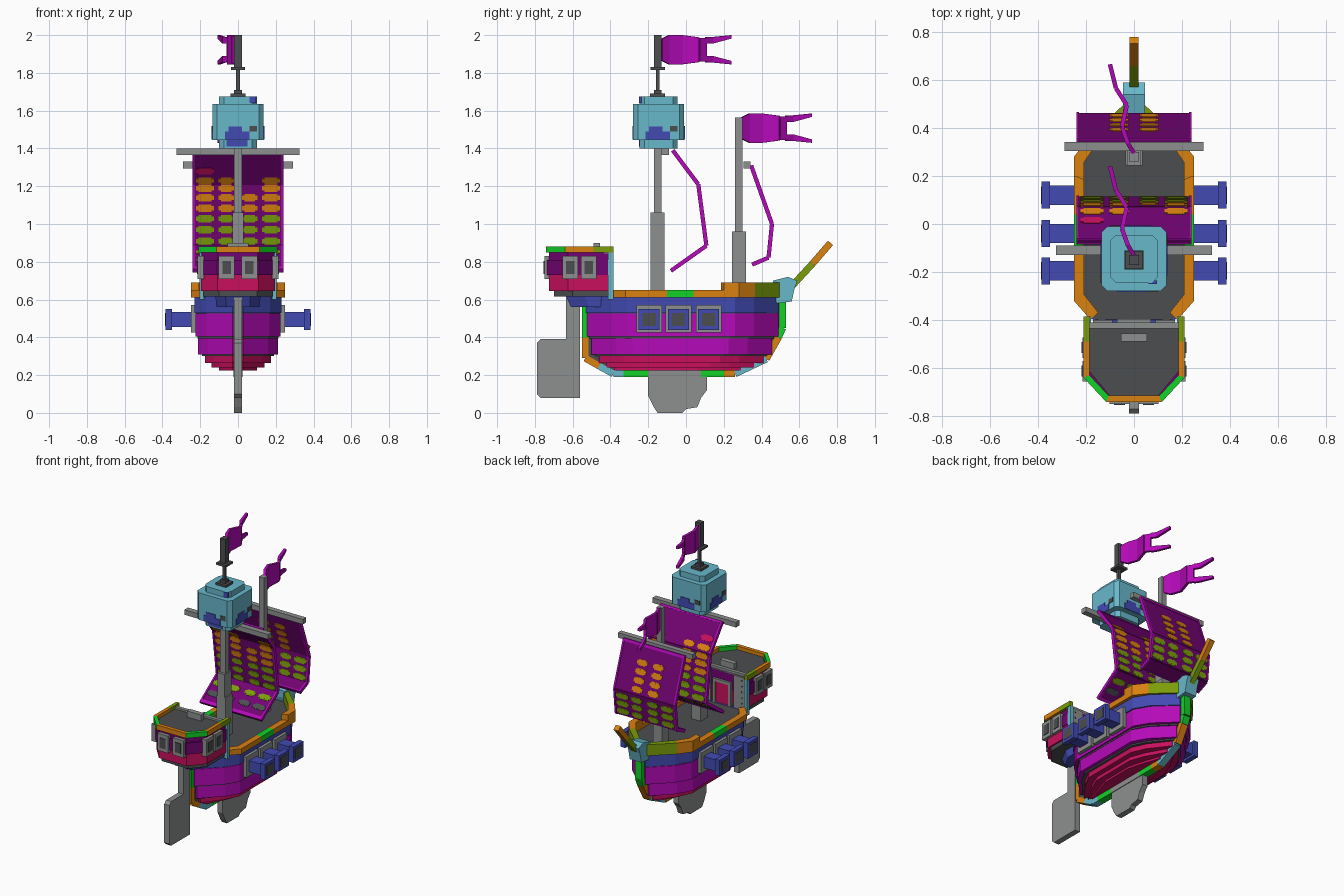
import bpy, bmesh, math
from mathutils import Vector

COLOURS = {
    "purple": (0.46, 0.003, 0.48), "dark_purple": (0.17, 0.001, 0.17), "crimson": (0.58, 0.005, 0.11),
    "blue": (0.055, 0.07, 0.45), "cyan": (0.14, 0.48, 0.60), "green": (0.006, 0.64, 0.02),
    "orange": (0.70, 0.22, 0.005), "olive": (0.20, 0.34, 0.003), "grey": (0.27, 0.28, 0.28),
    "dark_grey": (0.07, 0.075, 0.08)}
MATS = {}
for key, rgb in COLOURS.items():
    MATS[key] = bpy.data.materials.new(key)
    MATS[key].diffuse_color = (*rgb, 1)


def solid(name, loop_a, loop_b, col):
    """Closed solid lofted between two loops of equal length."""
    bm = bmesh.new()
    a = [bm.verts.new(p) for p in loop_a]
    b = [bm.verts.new(p) for p in loop_b]
    n = len(a)
    bm.faces.new(a)
    bm.faces.new(b)
    for i in range(n):
        bm.faces.new((a[i], a[(i + 1) % n], b[(i + 1) % n], b[i]))
    bmesh.ops.recalc_face_normals(bm, faces=bm.faces)
    me = bpy.data.meshes.new(name)
    bm.to_mesh(me)
    bm.free()
    me.materials.append(MATS[col])
    ob = bpy.data.objects.new(name, me)
    bpy.context.collection.objects.link(ob)
    return ob


def prism_z(name, pts, z0, z1, col, k=1.0):
    return solid(name, [(x * k, y * k, z0) for x, y in pts], [(x, y, z1) for x, y in pts], col)


def prism_x(name, pts, x0, x1, col):
    return solid(name, [(x0, y, z) for y, z in pts], [(x1, y, z) for y, z in pts], col)


def box(name, x0, x1, y0, y1, z0, z1, col):
    return prism_z(name, [(x0, y0), (x1, y0), (x1, y1), (x0, y1)], z0, z1, col)


def mirrored(pts):
    return pts + [(-x, y) for x, y in reversed(pts)]


def bar(name, p, q, thick, x0, x1, col):
    """Beam in the yz plane from p to q."""
    p, q = Vector(p), Vector(q)
    d = (q - p).normalized()
    n = Vector((-d.y, d.x)) * thick / 2
    return prism_x(name, [p + n, q + n, q - n, p - n], x0, x1, col)


# Hull: stacked tapering layers
def hull_plan(w, yb, yf):
    return mirrored([(0.03, yb), (w * 0.74, yb + 0.13), (w, yb + 0.22),
                     (w, yf - 0.23), (w * 0.74, yf - 0.13), (0.03, yf)])


for w, yb, yf, z0, z1, col in [
        (0.10, -0.38, 0.29, 0.225, 0.25, "crimson"), (0.14, -0.42, 0.36, 0.24, 0.27, "crimson"),
        (0.175, -0.46, 0.41, 0.265, 0.305, "crimson"), (0.19, -0.48, 0.43, 0.30, 0.315, "dark_grey"),
        (0.213, -0.50, 0.455, 0.31, 0.40, "purple"), (0.215, -0.51, 0.465, 0.395, 0.41, "dark_grey"),
        (0.225, -0.525, 0.49, 0.405, 0.525, "purple"), (0.222, -0.52, 0.485, 0.52, 0.535, "dark_grey"),
        (0.23, -0.53, 0.49, 0.53, 0.615, "blue"), (0.225, -0.52, 0.48, 0.61, 0.62, "dark_grey")]:
    prism_z("hull_layer", hull_plan(w, yb, yf), z0, z1, col)

# Deck rail in coloured lengths, raised toward the bow
rail = [(0.18, -0.4), (0.25, -0.32), (0.25, -0.1), (0.25, 0.04), (0.25, 0.2), (0.25, 0.28),
        (0.185, 0.365), (0.04, 0.5)]
rail_cols = ["orange", "orange", "green", "orange", "orange", "orange", "olive"]
for i, col in enumerate(rail_cols):
    p, q = rail[i], rail[i + 1]
    top = 0.69 if i >= 4 else 0.65
    for s in (1, -1):
        quad = [p, q, (q[0] * 0.83, q[1] * 0.92), (p[0] * 0.83, p[1] * 0.92)]
        prism_z("deck_rail", [(s * x, y) for x, y in quad], 0.612, top, col)

# Keel and stem strip
keel = [(-0.533, 0.61, "green"), (-0.533, 0.40, "green"), (-0.533, 0.29, "orange"), (-0.46, 0.248, "orange"),
        (-0.385, 0.207, "cyan"), (-0.33, 0.207, "cyan"), (-0.2, 0.207, "green"), (0.08, 0.207, "grey"),
        (0.2, 0.207, "green"), (0.26, 0.207, "orange"), (0.35, 0.25, "cyan"), (0.425, 0.285, "cyan"),
        (0.49, 0.40, "orange"), (0.512, 0.45, "green"), (0.512, 0.59, "green")]
for (y0, z0, _), (y1, z1, col) in zip(keel, keel[1:]):
    bar("keel_strip", (y0, z0), (y1, z1), 0.036, -0.025, 0.025, col)
prism_x("stem_filler", [(0.30, 0.24), (0.42, 0.29), (0.5, 0.44), (0.5, 0.6), (0.3, 0.6)], -0.02, 0.02, "dark_grey")
prism_x("stern_filler", [(-0.38, 0.22), (-0.52, 0.29), (-0.52, 0.6), (-0.38, 0.6)], -0.02, 0.02, "dark_grey")
prism_x("keel_fin", [(-0.2, 0.22), (-0.2, 0.09), (-0.17, 0.03), (-0.15, 0.0), (-0.02, 0.0), (0.0, 0.02),
                     (0.06, 0.03), (0.08, 0.08), (0.11, 0.12), (0.11, 0.22)], -0.02, 0.02, "grey")
prism_x("rudder", [(-0.635, 0.61), (-0.635, 0.39), (-0.77, 0.39), (-0.79, 0.37), (-0.79, 0.1), (-0.77, 0.08),
                   (-0.56, 0.08), (-0.56, 0.61)], -0.02, 0.02, "grey")

# Bow block and bowsprit
prism_x("bow_block", [(0.46, 0.65), (0.48, 0.58), (0.56, 0.59), (0.575, 0.66), (0.59, 0.70), (0.54, 0.72),
                      (0.46, 0.70)], -0.045, 0.045, "cyan")
bar("bowsprit_lower", (0.55, 0.66), (0.67, 0.79), 0.036, -0.018, 0.018, "olive")
bar("bowsprit_upper", (0.67, 0.79), (0.765, 0.90), 0.036, -0.018, 0.018, "orange")

# Stern cabin
def cabin_plan(w, yb, yf=-0.41):
    return mirrored([(w, yf), (w, yb + 0.1), (w * 0.55, yb)])


prism_z("cabin_support", cabin_plan(0.12, -0.64, -0.40), 0.56, 0.625, "blue", 0.95)
for w, yb, z0, z1, col in [
        (0.185, -0.70, 0.615, 0.65, "dark_grey"), (0.195, -0.725, 0.645, 0.735, "crimson"),
        (0.20, -0.735, 0.73, 0.81, "dark_purple"), (0.193, -0.725, 0.805, 0.85, "dark_purple"),
        (0.185, -0.715, 0.845, 0.857, "dark_grey")]:
    prism_z("cabin_layer", cabin_plan(w, yb), z0, z1, col)
crail = [(0.21, -0.385), (0.21, -0.49), (0.21, -0.64), (0.115, -0.742), (0, -0.742)]
inner = [(0.185, -0.385), (0.185, -0.49), (0.185, -0.63), (0.105, -0.715), (0, -0.715)]
for i, col in enumerate(["olive", "orange", "green", "orange"]):
    for s in (1, -1):
        quad = [crail[i], crail[i + 1], inner[i + 1], inner[i]]
        prism_z("cabin_rail", [(s * x, y) for x, y in quad], 0.848, 0.882, col)
box("cabin_front_beam", -0.195, 0.195, -0.435, -0.41, 0.845, 0.87, "grey")
box("roof_hatch_bar", -0.055, 0.055, -0.49, -0.455, 0.85, 0.90, "grey")
for s in (1, -1):
    box("cabin_post", s * 0.18, s * 0.205, -0.412, -0.385, 0.60, 0.85, "cyan")
    box("cabin_front_panel", s * 0.09, s * 0.17, -0.412, -0.40, 0.62, 0.85, "grey")
    for z in (0.66, 0.70, 0.74, 0.78, 0.82):
        box("panel_stud", s * 0.15, s * 0.16, -0.402, -0.396, z, z + 0.01, "dark_grey")
    box("door_jamb", s * 0.05, s * 0.07, -0.412, -0.395, 0.62, 0.78, "grey")
box("door", -0.05, 0.05, -0.412, -0.402, 0.62, 0.78, "crimson")
box("door_lintel", -0.07, 0.07, -0.412, -0.395, 0.77, 0.79, "grey")

# Cabin windows: frame, cross rails and dark pane
for c in (-0.06, 0.06):
    box("stern_window_frame", c - 0.042, c + 0.042, -0.75, -0.72, 0.71, 0.83, "grey")
    box("stern_window_pane", c - 0.023, c + 0.023, -0.754, -0.74, 0.735, 0.805, "dark_grey")
for s in (1, -1):
    for c in (-0.613, -0.515):
        box("side_window_frame", s * 0.18, s * 0.214, c - 0.042, c + 0.042, 0.71, 0.83, "grey")
        box("side_window_pane", s * 0.20, s * 0.218, c - 0.023, c + 0.023, 0.735, 0.805, "dark_grey")

# Cannons with ports
for s in (1, -1):
    for c in (-0.195, -0.04, 0.12):
        box("gun_port", s * 0.2, s * 0.25, c - 0.068, c + 0.068, 0.425, 0.57, "grey")
        box("cannon_barrel", s * 0.24, s * 0.355, c - 0.04, c + 0.04, 0.455, 0.535, "blue")
        box("cannon_muzzle", s * 0.35, s * 0.385, c - 0.056, c + 0.056, 0.44, 0.55, "blue")
        box("cannon_bore", s * 0.38, s * 0.387, c - 0.036, c + 0.036, 0.46, 0.53, "dark_grey")

# Masts and yards
for y, base_top, top in ((-0.15, 1.06, 1.42), (0.28, 0.96, 1.565)):
    box("mast", -0.02, 0.02, y - 0.02, y + 0.02, 0.6, top, "grey")
    box("mast_base", -0.035, 0.035, y - 0.037, y + 0.037, 0.6, base_top - 0.16, "grey")
    box("mast_base_upper", -0.028, 0.028, y - 0.037, y + 0.037, base_top - 0.17, base_top, "grey")
box("main_yard", -0.325, 0.325, -0.13, -0.09, 1.365, 1.40, "grey")
box("fore_yard", -0.29, 0.29, 0.305, 0.342, 1.295, 1.33, "grey")

# Sails with bright hems and painted patches
def sail(path, rows):
    for p, q in zip(path, path[1:]):
        bar("sail_panel", p, q, 0.014, -0.235, 0.235, "dark_purple")
        for s in (1, -1):
            bar("sail_hem", p, q, 0.022, s * 0.228, s * 0.24, "purple")
    bar("sail_head_hem", path[0], Vector(path[0]).lerp(Vector(path[1]), 0.06), 0.022, -0.24, 0.24, "purple")
    bar("sail_foot_hem", path[-1], Vector(path[-1]).lerp(Vector(path[-2]), 0.1), 0.022, -0.24, 0.24, "purple")
    for z, cols, col in rows:
        for (y0, z0), (y1, z1) in zip(path, path[1:]):
            if z1 < z <= z0:
                p, d = Vector((y0, z0)), Vector((y1 - y0, z1 - z0))
                mid = p + d * ((z0 - z) / (z0 - z1))
                d.normalize()
                for x in cols:
                    w = 0.047 if abs(x) > 0.1 else 0.04
                    bar("sail_patch", mid - d * 0.012, mid + d * 0.012, 0.021, x - w, x + w, col)
                    bar("sail_patch", mid - d * 0.020, mid + d * 0.020, 0.020, x - w + 0.012, x + w - 0.012, col)


ALL = (-0.175, -0.062, 0.062, 0.175)
sail([(-0.07, 1.39), (0.065, 1.21), (0.108, 0.885), (-0.08, 0.752)],
     [(0.80, ALL, "dark_grey"), (0.845, ALL, "olive"), (0.91, ALL, "olive"), (0.97, ALL, "olive"),
      (1.03, ALL, "olive"), (1.085, ALL, "orange"), (1.14, ALL, "orange"), (1.19, (-0.175, -0.062, 0.175), "orange"),
      (1.235, (-0.175, -0.062, 0.175), "orange"), (1.285, (-0.175,), "crimson"), (1.235, (0.175,), "orange")])
sail([(0.345, 1.31), (0.455, 1.0), (0.437, 0.822), (0.35, 0.785)],
     [(0.85, ALL, "olive"), (0.905, ALL, "olive"), (0.96, ALL, "olive")] +
     [(1.03 + 0.055 * i, (-0.062, 0.062), "orange") for i in range(4)])

# Lookout nest, octagonal steps with painted blotches
NY = -0.145
def octagon(r, c):
    return [(x, y + NY) for x, y in ((r, -r + c), (r, r - c), (r - c, r), (-r + c, r),
                                     (-r, r - c), (-r, -r + c), (-r + c, -r), (r - c, -r))]


for r, z0, z1 in ((0.10, 1.40, 1.45), (0.135, 1.445, 1.635), (0.10, 1.63, 1.675)):
    prism_z("lookout_nest", octagon(r, 0.025), z0, z1, "cyan")
for a, b, z0, z1, col in ((-0.07, 0.06, 1.447, 1.49, "blue"), (-0.05, 0.02, 1.48, 1.515, "blue"),
                          (0.06, 0.10, 1.49, 1.52, "dark_grey")):
    box("nest_blotch", a, b, NY - 0.139, NY - 0.13, z0, z1, col)
    box("nest_blotch", 0.13, 0.139, NY + a, NY + b, z0, z1, col)
    box("nest_blotch", -a, -b, NY + 0.13, NY + 0.139, z0, z1, col)
    box("nest_blotch", -0.139, -0.13, NY - a, NY - b, z0, z1, col)
box("nest_blotch", 0.06, 0.095, NY - 0.104, NY - 0.09, 1.64, 1.675, "blue")
box("nest_blotch", -0.06, 0.05, NY - 0.104, NY - 0.09, 1.41, 1.445, "blue")

# Flag pole
for r, z0, z1 in ((0.04, 1.67, 1.69), (0.02, 1.69, 1.71), (0.01, 1.70, 1.83), (0.038, 1.815, 1.83),
                  (0.02, 1.83, 2.0)):
    box("flag_pole", -r, r, -0.15 - r, -0.15 + r, z0, z1, "dark_grey")


# Swallow-tailed flags, wavy in plan
def strip(p, q, lo0, hi0, lo1, hi1):
    p, q = Vector(p), Vector(q)
    d = (q - p).normalized()
    n = Vector((-d.y, d.x)) * 0.009
    def ring(v, lo, hi):
        return [(v.x + n.x, v.y + n.y, lo), (v.x - n.x, v.y - n.y, lo),
                (v.x - n.x, v.y - n.y, hi), (v.x + n.x, v.y + n.y, hi)]
    solid("flag", ring(p, lo0, hi0), ring(q, lo1, hi1), "purple")


for y, z in ((-0.13, 1.845), (0.295, 1.43)):
    pts = [(0, y), (-0.025, y + 0.04), (-0.05, y + 0.11), (-0.03, y + 0.20), (-0.075, y + 0.27), (-0.10, y + 0.37)]
    strip(pts[0], pts[1], z + 0.02, z + 0.135, z, z + 0.155)
    strip(pts[1], pts[2], z, z + 0.155, z, z + 0.155)
    strip(pts[2], pts[3], z, z + 0.155, z + 0.012, z + 0.143)
    mid = Vector(pts[3]).lerp(Vector(pts[4]), 0.5)
    strip(pts[3], mid, z + 0.015, z + 0.14, z + 0.015, z + 0.14)
    for lo, hi, lo2, hi2 in ((0.01, 0.045, 0.0, 0.018), (0.11, 0.145, 0.137, 0.155)):
        strip(mid, pts[4], z + lo, z + hi, z + lo, z + hi)
        strip(pts[4], pts[5], z + lo, z + hi, z + lo2, z + hi2)
